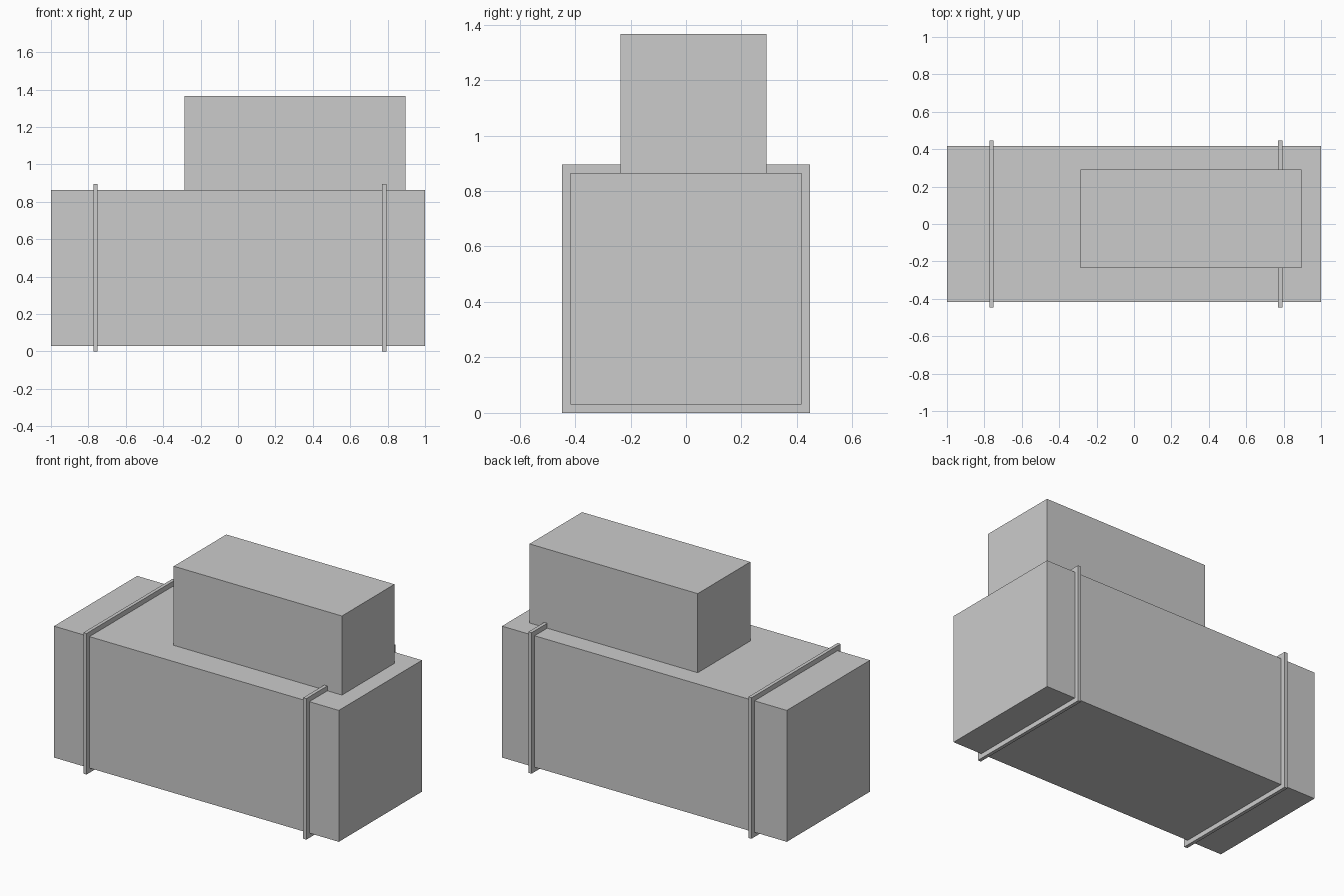
import bpy
from mathutils import Vector

if "Cube" in bpy.data.objects:
    bpy.data.objects.remove(bpy.data.objects["Cube"])


def box(name, lo, hi):
    """Axis-aligned box between two corners."""
    lo, hi = Vector(lo), Vector(hi)
    bpy.ops.mesh.primitive_cube_add(size=1, location=(lo + hi) / 2)
    ob = bpy.context.object
    ob.name = name
    ob.scale = hi - lo
    bpy.ops.object.transform_apply(location=False, rotation=False, scale=True)
    return ob


# Long main body, raised slightly by the flanges
box("main_body", (-1, -0.417, 0.03), (1, 0.417, 0.864))

# Thin flanges around the body near each end
for name, x in (("left_flange", -0.762), ("right_flange", 0.782)):
    box(name, (x - 0.011, -0.447, 0), (x + 0.011, 0.447, 0.895))

# Offset upper housing resting on the body
box("upper_housing", (-0.286, -0.236, 0.864), (0.895, 0.291, 1.366))
